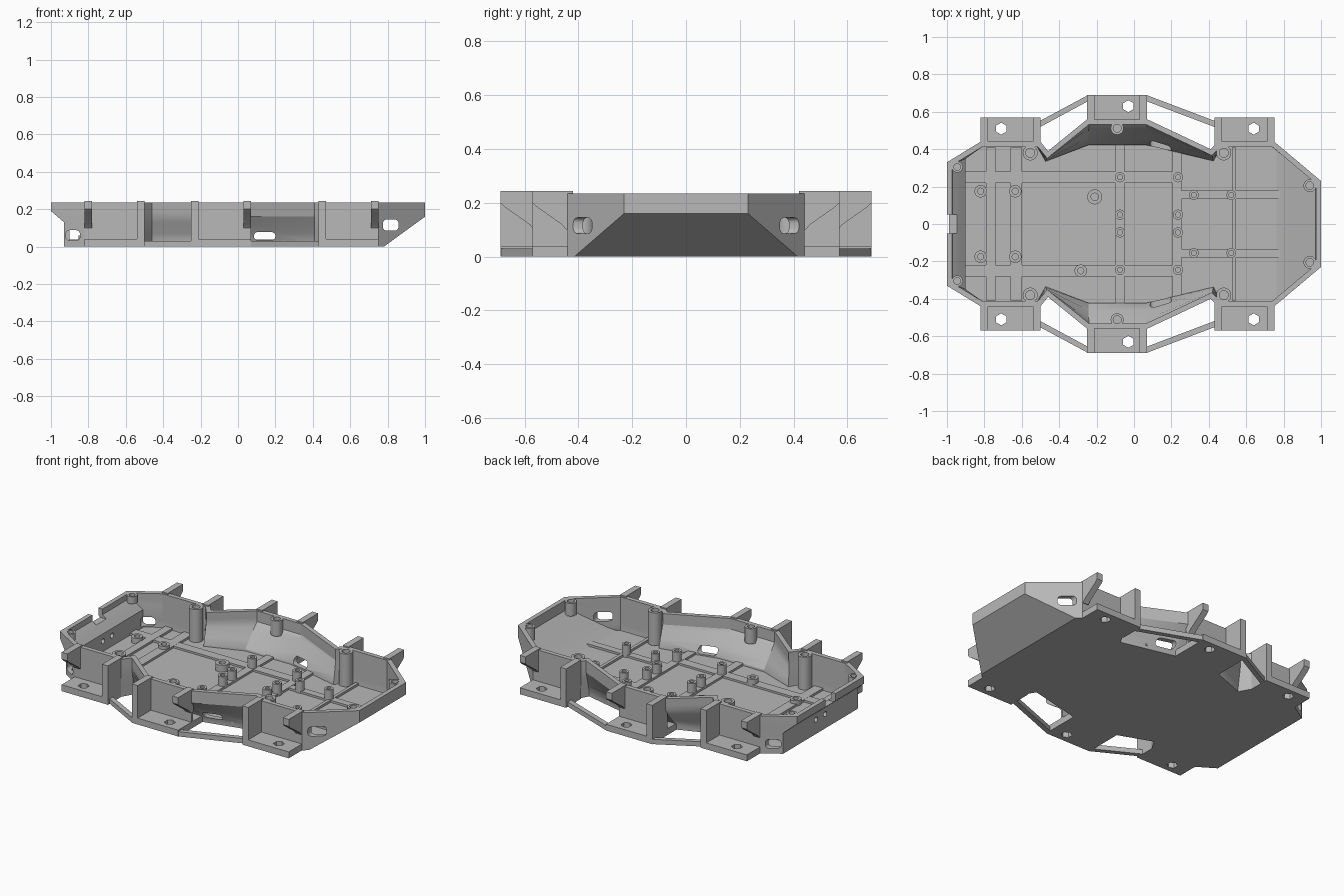
import bpy, bmesh, math
from mathutils import Matrix, Vector

cube = bpy.data.objects.get("Cube")
if cube:
    bpy.data.objects.remove(cube)

GREY = (0.48, 0.48, 0.48, 1)
mat = bpy.data.materials.new("plain grey")
mat.use_nodes = True
mat.diffuse_color = GREY
mat.node_tree.nodes["Principled BSDF"].inputs["Base Color"].default_value = GREY
made = []


def finish(name, bm):
    bmesh.ops.recalc_face_normals(bm, faces=bm.faces)
    me = bpy.data.meshes.new(name)
    bm.to_mesh(me)
    bm.free()
    me.materials.append(mat)
    ob = bpy.data.objects.new(name, me)
    bpy.context.collection.objects.link(ob)
    made.append(ob)
    return ob


def add_box(bm, x0, x1, y0, y1, z0, z1, round_axis=None):
    size = (x1 - x0, abs(y1 - y0), z1 - z0)
    centre = ((x0 + x1) / 2, (y0 + y1) / 2, (z0 + z1) / 2)
    m = Matrix.Translation(centre) @ Matrix.Diagonal((*size, 1))
    verts = bmesh.ops.create_cube(bm, size=1, matrix=m)["verts"]
    if round_axis is not None:
        edges = {e for v in verts for e in v.link_edges
                 if abs((e.verts[0].co - e.verts[1].co).normalized()[round_axis]) > 0.9}
        bmesh.ops.bevel(bm, geom=list(edges), offset=0.02, segments=4,
                        profile=0.5, affect='EDGES')


def add_prism(bm, points, direction):
    face = bm.faces.new([bm.verts.new(p) for p in points])
    ext = bmesh.ops.extrude_face_region(bm, geom=[face])["geom"]
    bmesh.ops.translate(bm, vec=direction,
                        verts=[v for v in ext if isinstance(v, bmesh.types.BMVert)])


def add_post(bm, x, y, z0, z1, r, hole=0.5):
    # Round post with a blind screw hole in its top
    m = Matrix.Translation((x, y, (z0 + z1) / 2))
    verts = bmesh.ops.create_cone(bm, cap_ends=True, segments=24, radius1=r, radius2=r,
                                  depth=z1 - z0, matrix=m)["verts"]
    top = next(f for f in {f for v in verts for f in v.link_faces} if f.normal.z > 0.9)
    bmesh.ops.inset_region(bm, faces=[top], thickness=r * (1 - hole))
    ext = bmesh.ops.extrude_face_region(bm, geom=[top])["geom"]
    bmesh.ops.translate(bm, vec=(0, 0, -0.025),
                        verts=[v for v in ext if isinstance(v, bmesh.types.BMVert)])
    bmesh.ops.delete(bm, geom=[top], context='FACES_ONLY') if top.is_valid else None


def apply(ob, mod):
    with bpy.context.temp_override(object=ob, active_object=ob, selected_objects=[ob]):
        bpy.ops.object.modifier_apply(modifier=mod.name)


def cut(ob, bm):
    cutter = finish("cutter", bm)
    cutter.hide_render = True
    mod = ob.modifiers.new("cut", 'BOOLEAN')
    mod.object = cutter
    mod.solver = 'EXACT'
    apply(ob, mod)
    made.remove(cutter)
    bpy.data.objects.remove(cutter)


# Hull: (bottom xy, top xy, height where the flare starts, where it ends)
HALF = [((-.93, .37), (-1, .33), .13, .19),
        ((-.82, .44), (-.82, .44), 0, 1),
        ((-.5, .44), (-.5, .44), 0, 1),
        ((-.46, .37), (-.46, .39), .03, .16),
        ((-.25, .45), (-.25, .56), .03, .16),
        ((.07, .45), (.07, .56), .03, .16),
        ((.41, .37), (.41, .40), .03, .16),
        ((.45, .44), (.45, .44), 0, 1),
        ((.75, .44), (.75, .44), 0, 1),
        ((.78, .415), (1, .23), 0, .16)]
RIM = .235
bm = bmesh.new()
rings = []
for z in (0, .03, .07, .13, .16, .19, RIM):
    ring = []
    for low, high, za, zb in HALF:
        t = min(max((z - za) / (zb - za), 0), 1)
        ring.append(Vector(low).lerp(Vector(high), t))
    ring += [Vector((p.x, -p.y)) for p in reversed(ring)]
    rings.append([bm.verts.new((p.x, p.y, z)) for p in ring])
n = len(rings[0])
bm.faces.new(rings[0])
for a, b in zip(rings, rings[1:]):
    for i in range(n):
        j = (i + 1) % n
        bm.faces.new((a[i], a[j], b[j], b[i]))
bmesh.ops.recalc_face_normals(bm, faces=bm.faces)
hull = finish("hull", bm)
down = max(hull.data.polygons, key=lambda p: p.area)
if down.normal.z > 0:
    hull.data.flip_normals()
mod = hull.modifiers.new("wall", 'SOLIDIFY')
mod.thickness = .028
mod.offset = -1
mod.use_even_offset = True
apply(hull, mod)

# Openings in the hull walls
bm = bmesh.new()
for s in (1, -1):
    add_box(bm, -.92, -.845, s * .33, s * .5, .032, .088, 1)
    add_box(bm, .775, .858, s * .3, s * .5, .085, .145, 1)
    add_box(bm, .085, .2, s * .33, s * .6, .035, .078, 1)
    bmesh.ops.create_cone(bm, cap_ends=True, segments=16, radius1=.016, radius2=.016, depth=.2,
                          matrix=Matrix.Translation((-.93, s * .045, .09))
                          @ Matrix.Rotation(math.pi / 2, 4, 'Y'))
add_box(bm, -1.1, -.9, -.05, .05, .18, .3)
cut(hull, bm)

# Leg brackets: x start, x end, inner y, outer y, full rib on the low x side, hole x
BRACKETS = [("rear", -.82, -.5, .43, .57, False, -.71),
            ("middle", -.25, .07, .44, .69, True, -.03),
            ("fore", .43, .75, .43, .57, True, .64)]
for s, side in ((1, "back"), (-1, "front")):
    for name, x0, x1, y0, y1, rib_low, hx in BRACKETS:
        bm = bmesh.new()
        add_box(bm, x0, x1, s * y0, s * y1, 0, .04)
        base = finish(f"{side}_{name}_bracket_base", bm)
        bm = bmesh.new()
        hy = y1 - .06
        bmesh.ops.create_cone(bm, cap_ends=True, segments=6, radius1=.032, radius2=.032,
                              depth=.2, matrix=Matrix.Translation((hx, s * hy, 0)))
        cut(base, bm)
        wall = y1 - .13
        bm = bmesh.new()
        rib_x, lug_x = (x0, x1 - .04) if rib_low else (x1 - .04, x0)
        add_box(bm, rib_x, rib_x + .04, s * (wall - .02), s * y1, 0, .243)
        lug = [(wall - .02, .1), (wall - .02, .243), (y1, .243), (y1, .2),
               (y1 - .015, .185), (wall + .02, .118), (wall + .005, .1)]
        add_prism(bm, [(lug_x, s * y, z) for y, z in lug], (.04, 0, 0))
        finish(f"{side}_{name}_rib_and_lug", bm)
        if name == "middle":
            bm = bmesh.new()
            add_box(bm, x0, x1, s * .545, s * .56, 0, RIM)
            finish(f"{side}_middle_back_plate", bm)

    # Low bars that tie the bracket bases together
    bm = bmesh.new()
    for xa, ya, xb, yb in ((-.505, .55, -.245, .69), (.065, .69, .435, .55)):
        add_prism(bm, [(xa, s * ya, 0), (xb, s * yb, 0), (xb, s * (yb - .033), 0),
                       (xa, s * (ya - .033), 0)], (0, 0, .03))
    finish(f"{side}_tie_bars", bm)

    # Lid screw bosses around the rim
    bm = bmesh.new()
    for x, y, z, r in ((-.945, .305, .19, .03), (-.555, .38, .03, .04), (-.09, .512, .14, .035),
                       (.48, .38, .03, .04), (.94, .205, .155, .034)):
        add_post(bm, x, s * y, z, RIM, r, .6)
    finish(f"{side}_lid_bosses", bm)

# Raised bands on the floor
bm = bmesh.new()
for i, (x0, x1, w) in enumerate(((-.79, -.74, .41), (-.66, -.6, .41), (-.1, -.05, .43),
                                 (.205, .255, .41), (.525, .545, .41))):
    add_box(bm, x0, x1, -w, w, .02, .04)
for s in (1, -1):
    add_box(bm, -.9, .25, s * .22, s * .28, .02, .039)
    add_box(bm, .25, .78, s * .135, s * .18, .02, .039)
finish("floor_bands", bm)

# Circuit board standoffs
bm = bmesh.new()
for s in (1, -1):
    for x in (-.82, -.635):
        add_post(bm, x, s * .175, .02, .06, .033)
    for x in (.32, .52):
        add_post(bm, x, s * .155, .02, .1, .026)
for x in (-.075, .235):
    for y in (.25, .05, -.045, -.245):
        add_post(bm, x, y, .02, .1, .027)
add_post(bm, -.21, .145, .02, .07, .04)
add_post(bm, -.285, -.25, .02, .07, .033)
finish("standoffs", bm)

# Smooth only the round parts
bpy.ops.object.select_all(action='DESELECT')
for ob in made:
    ob.select_set(True)
bpy.context.view_layer.objects.active = hull
bpy.ops.object.shade_smooth_by_angle(angle=math.radians(25))
